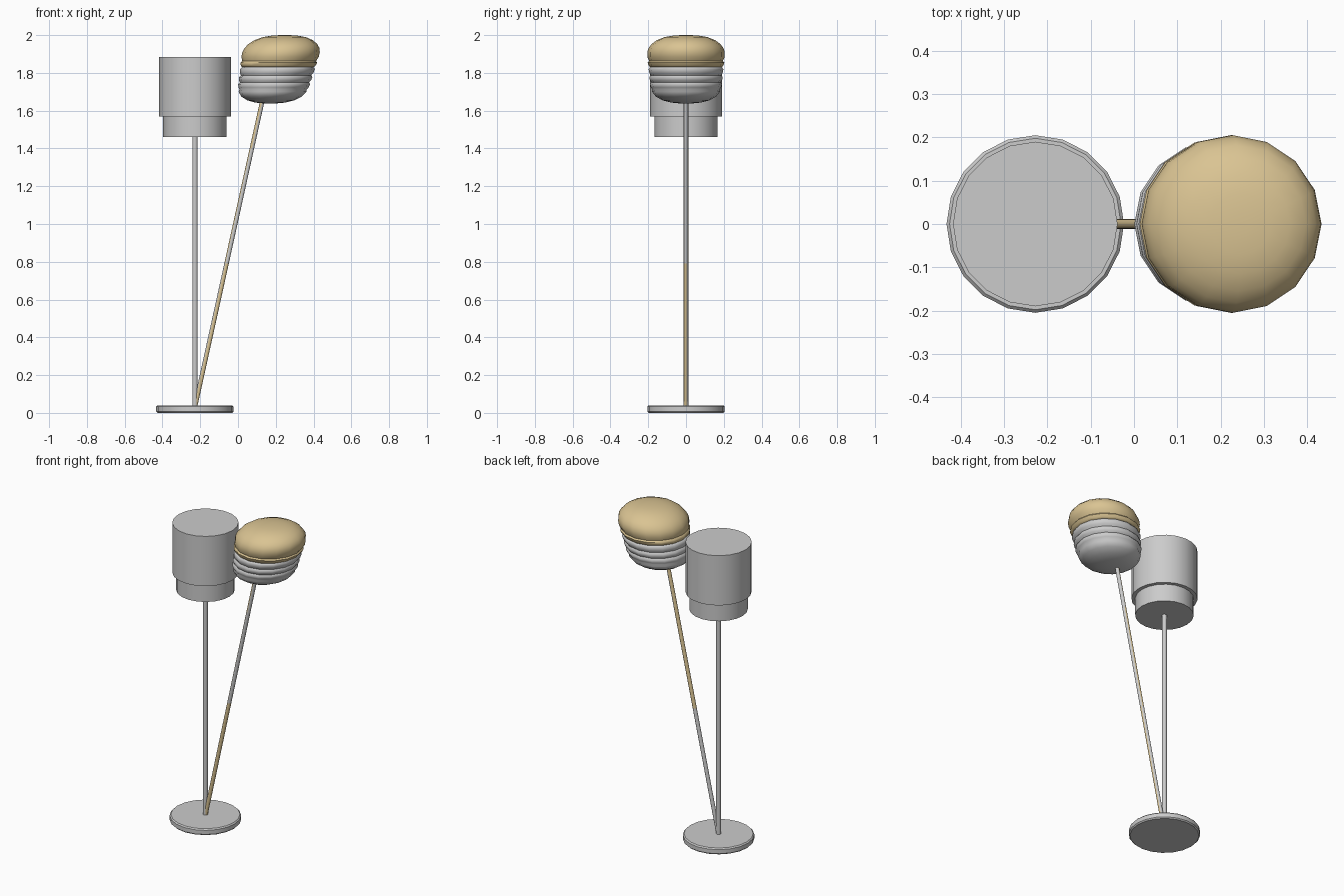
import bpy, bmesh, math

if "Cube" in bpy.data.objects:
    bpy.data.objects.remove(bpy.data.objects["Cube"])

LX = -0.228      # axis of the base and the upright lamp
LEAN = 0.215     # sideways drift per unit of height of the second lamp


def material(name, rgb):
    m = bpy.data.materials.new(name)
    m.diffuse_color = (*rgb, 1)
    m.use_nodes = True
    m.node_tree.nodes["Principled BSDF"].inputs["Base Color"].default_value = m.diffuse_color
    return m


tan = material("tan", (0.70, 0.55, 0.29))


def revolve(name, profile, sides, x_at, mat=None, angle=40):
    """Stack rings of (radius, z) and close both ends; x_at(z) is the ring centre."""
    bm = bmesh.new()
    rings = []
    for r, z in profile:
        rings.append([bm.verts.new((x_at(z) + r * math.cos(2 * math.pi * i / sides),
                                    r * math.sin(2 * math.pi * i / sides), z))
                      for i in range(sides)])
    for a, b in zip(rings, rings[1:]):
        for i in range(sides):
            j = (i + 1) % sides
            bm.faces.new((a[i], a[j], b[j], b[i]))
    bm.faces.new(rings[0][::-1])
    bm.faces.new(rings[-1])
    bmesh.ops.recalc_face_normals(bm, faces=bm.faces)
    me = bpy.data.meshes.new(name)
    bm.to_mesh(me)
    bm.free()
    ob = bpy.data.objects.new(name, me)
    bpy.context.collection.objects.link(ob)
    if mat:
        me.materials.append(mat)
    bpy.ops.object.select_all(action='DESELECT')
    ob.select_set(True)
    bpy.context.view_layer.objects.active = ob
    bpy.ops.object.shade_smooth_by_angle(angle=math.radians(angle))
    return ob


def upright(z):
    return LX


def leaning_pole(z):
    return LX + 0.22 * (z - 0.03)


def leaning_head(z):
    return 0.226 + LEAN * (z - 1.90)


# Base disc with softened rim
revolve("base", [(0.198, 0), (0.205, 0.007), (0.205, 0.033), (0.198, 0.04)], 20, upright)

# Upright lamp: pole and stepped drum shade
revolve("upright_pole", [(0.014, 0.03), (0.014, 1.47)], 12, upright)
revolve("lower_shade", [(0.168, 1.46), (0.168, 1.58)], 20, upright)
revolve("upper_shade", [(0.19, 1.57), (0.19, 1.885)], 20, upright)

# Leaning pole in three sections, tan and grey swapping sides
pole = revolve("leaning_pole", [(0.012, 0.03), (0.012, 0.79), (0.012, 1.40), (0.012, 1.68)],
               12, leaning_pole)
grey = material("grey", (0.8, 0.8, 0.8))
pole.data.materials.append(grey)
pole.data.materials.append(tan)
for p in pole.data.polygons:
    n, z = p.normal, p.center.z
    facing = n.x - n.y > 0
    is_tan = facing if z < 0.79 else (not facing if z < 1.40 else n.x < 0)
    p.material_index = int(is_tan)


# Leaning head: ribbed white lower part with rounded bottom
def ribs(levels):
    """Bulging rib between each pair of (radius, z) levels."""
    out = []
    for (r0, z0), (r1, z1) in zip(levels, levels[1:]):
        dz = z1 - z0
        out += [(r0 - 0.004, z0), (r0 + 0.004, z0 + 0.3 * dz), (r1 + 0.004, z0 + 0.75 * dz)]
    return out + [(levels[-1][0] - 0.004, levels[-1][1])]


bottom = [(0.03, 1.638), (0.08, 1.643), (0.125, 1.655), (0.16, 1.675), (0.18, 1.70)]
revolve("head_lower", bottom + ribs([(0.182, 1.712), (0.187, 1.75), (0.190, 1.787), (0.194, 1.83)]),
        16, leaning_head, angle=60)

# Tan rib and domed cap
dome = [(0.205, 1.885), (0.205, 1.91), (0.198, 1.932), (0.182, 1.953),
        (0.155, 1.973), (0.115, 1.989), (0.07, 1.997), (0.025, 2.0)]
revolve("head_cap", ribs([(0.194, 1.83), (0.199, 1.862)]) + dome, 16, leaning_head, tan, 60)
